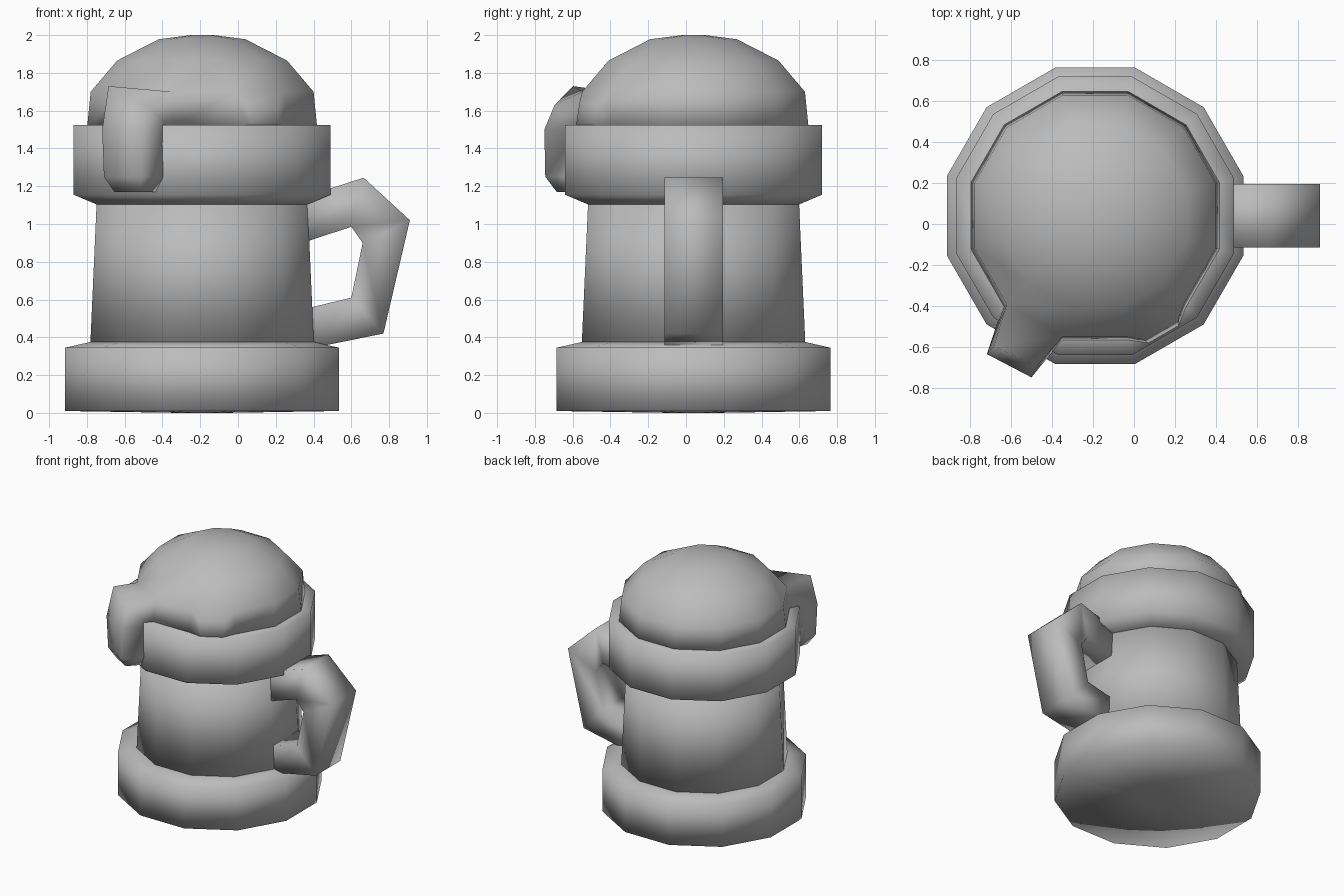
import bpy, bmesh
from math import cos, sin, tan, pi, radians
from mathutils import Vector

if "Cube" in bpy.data.objects:
    bpy.data.objects.remove(bpy.data.objects["Cube"])

CX, CY, SIDES = -0.19, 0.04, 12

grey = bpy.data.materials.new("plain grey")
grey.use_nodes = True
colour = (0.5, 0.5, 0.5, 1)
grey.diffuse_color = colour
grey.node_tree.nodes["Principled BSDF"].inputs["Base Color"].default_value = colour


def finish(bm, name):
    bmesh.ops.recalc_face_normals(bm, faces=bm.faces)
    for f in bm.faces:
        f.smooth = True
    mesh = bpy.data.meshes.new(name)
    bm.to_mesh(mesh)
    bm.free()
    mesh.materials.append(grey)
    obj = bpy.data.objects.new(name, mesh)
    bpy.context.collection.objects.link(obj)
    return obj


def polar(angle, out, side, z):
    """Point at a distance out from the axis and sideways from a wall's middle."""
    a = radians(angle)
    return Vector((CX + out * cos(a) - side * sin(a),
                   CY + out * sin(a) + side * cos(a), z))


def loft(bm, rings, caps=True):
    loops = [[bm.verts.new(p) for p in ring] for ring in rings]
    n = len(loops[0])
    for a, b in zip(loops, loops[1:]):
        for i in range(n):
            bm.faces.new((a[i], a[(i + 1) % n], b[(i + 1) % n], b[i]))
    if caps:
        bm.faces.new(loops[0])
        bm.faces.new(loops[-1])
    return loops


def turned(bm, profile):
    """Twelve-sided turned shape from (flat radius, height) pairs."""
    half = tan(pi / SIDES)
    return loft(bm, [[polar(i * 30, r, r * half, z) for i in range(SIDES)]
                     for r, z in profile])


# Base, body and collar
PARTS = {
    "base": [(0.12, 0), (0.725, 0.01), (0.725, 0.345), (0.58, 0.378)],
    "body": [(0.592, 0.36), (0.558, 1.12)],
    "collar": [(0.55, 1.1), (0.68, 1.155), (0.68, 1.525), (0.56, 1.525)],
}
for name, profile in PARTS.items():
    bm = bmesh.new()
    turned(bm, profile)
    finish(bm, name)

# Handle: five cross-sections, each an outer and an inner point
bm = bmesh.new()
outer = [(0.34, 1.14), (0.665, 1.245), (0.91, 1.02), (0.77, 0.42), (0.35, 0.335)]
inner = [(0.34, 0.9), (0.6, 0.985), (0.66, 0.9), (0.6, 0.61), (0.35, 0.55)]
W = 0.155
loft(bm, [[(o[0], CY - W, o[1]), (o[0], CY + W, o[1]),
           (i[0], CY + W, i[1]), (i[0], CY - W, i[1])]
          for o, i in zip(outer, inner)])
finish(bm, "handle")

# Foam dome
bm = bmesh.new()
turned(bm, [(0.61, 1.5), (0.59, 1.7), (0.45, 1.865), (0.23, 1.978), (0.06, 2.0)])
bm.normal_update()


def wall(angle):
    """Lowest dome face that looks in the given direction."""
    aim = polar(angle, 0.6, 0, 1.6)
    return min(bm.faces, key=lambda f: (f.calc_center_median() - aim).length)


def pull(face, spots):
    """Extrude a face and move each new corner to the nearest-ranked spot."""
    new = bmesh.ops.extrude_discrete_faces(bm, faces=[face])["faces"][0]
    for v in new.verts:
        v.co = min(spots, key=lambda p: (p - v.co).length)
    return new


def bulge(angle, corners):
    """Push a wall out; corners are (out, side, z) for each side and level."""
    face = wall(angle)
    mid = polar(angle, 0.6, 0, 1.6)
    across = polar(angle, 0.6, 1, 1.6) - mid
    new = bmesh.ops.extrude_face_region(bm, geom=[face])
    bmesh.ops.delete(bm, geom=[face], context="FACES_ONLY")
    for v in [g for g in new["geom"] if isinstance(g, bmesh.types.BMVert)]:
        key = ((v.co - mid).dot(across) > 0, v.co.z > 1.6)
        v.co = polar(angle, *corners[key])


# Drip running down the front corner, and a small sag beside it
bulge(240, {(False, True): (0.8, -0.11, 1.73), (True, True): (0.78, 0.12, 1.63),
            (False, False): (0.85, -0.12, 1.5), (True, False): (0.84, 0.125, 1.5)})
bulge(300, {(False, True): (0.64, -0.1, 1.64), (True, True): (0.64, 0.1, 1.64),
            (False, False): (0.675, -0.08, 1.5), (True, False): (0.675, 0.08, 1.5)})

bm.normal_update()
aim = polar(240, 0.73, 0, 1.5)
tip = min(bm.faces, key=lambda f: (f.calc_center_median() - aim).length)
for depth, out_near, out_far, side_near, side_far in (
        (1.25, 0.66, 0.84, 0.16, 0.115), (1.17, 0.67, 0.79, 0.11, 0.08)):
    new = bmesh.ops.extrude_face_region(bm, geom=[tip])
    bmesh.ops.delete(bm, geom=[tip], context="FACES_ONLY")
    tip = [g for g in new["geom"] if isinstance(g, bmesh.types.BMFace)][0]
    mid = polar(240, 0, 0, 0)
    out_dir, side_dir = polar(240, 1, 0, 0) - mid, polar(240, 0, 1, 0) - mid
    for v in tip.verts:
        far = (v.co - mid).dot(out_dir) > 0.73
        s = 1 if (v.co - mid).dot(side_dir) > 0 else -1
        v.co = polar(240, out_far if far else out_near,
                     s * (side_far if far else side_near), depth)
finish(bm, "foam")
